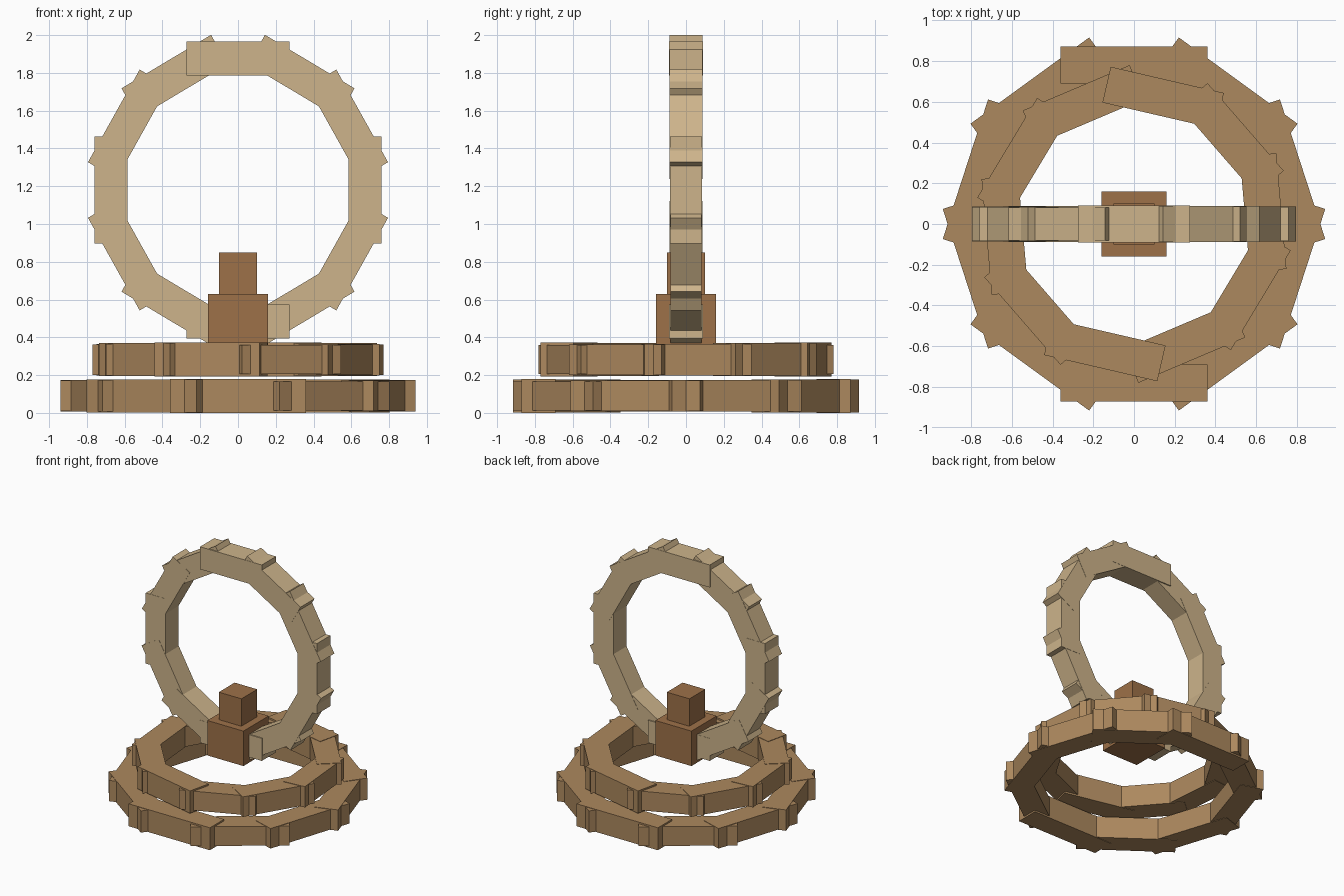
import bpy, bmesh
from math import cos, sin, radians
from mathutils import Matrix, Vector

if "Cube" in bpy.data.objects:
    bpy.data.objects.remove(bpy.data.objects["Cube"])


def material(name, srgb):
    m = bpy.data.materials.new(name)
    m.diffuse_color = [c ** 2.2 for c in srgb] + [1]
    m.use_nodes = True
    m.node_tree.nodes["Principled BSDF"].inputs["Base Color"].default_value = m.diffuse_color
    return m


pale = material("pale_wood", (0.80, 0.70, 0.54))
mid = material("mid_wood", (0.67, 0.53, 0.37))
dark = material("dark_wood", (0.61, 0.44, 0.29))


def finish(name, bm, mat):
    me = bpy.data.meshes.new(name)
    bm.to_mesh(me)
    bm.free()
    me.materials.append(mat)
    bpy.context.collection.objects.link(bpy.data.objects.new(name, me))


def block(name, half, z0, z1, mat):
    bm = bmesh.new()
    bmesh.ops.create_cube(bm, size=1, matrix=Matrix.Translation((0, 0, (z0 + z1) / 2))
                          @ Matrix.Diagonal((2 * half, 2 * half, z1 - z0, 1)))
    finish(name, bm, mat)


def ring(name, count, radius, length, high, low, start, mat, place):
    """Overlapping planks round a circle; thickness rises over each half turn."""
    bm = bmesh.new()
    half = count // 2
    for i in range(count):
        t = (i % half) / (half - 1)
        thick = low + (high - low) * t
        ang = radians(start + 360 / count * (i + 1))
        m = (place @ Matrix.Rotation(ang, 4, 'Z') @ Matrix.Translation((radius, 0, 0))
             @ Matrix.Diagonal((0.18, length, thick, 1)))
        bmesh.ops.create_cube(bm, size=1, matrix=m)
    finish(name, bm, mat)


# Two flat rings forming the base
ring("lower_ring", 10, 0.78, 0.72, 0.18, 0.154, 90, mid,
     Matrix.Translation((0, 0, 0.09)))
ring("upper_ring", 10, 0.636, 0.57, 0.18, 0.154, 77, mid,
     Matrix.Translation((0, 0, 0.282)))

# Upright ring, slightly narrower than tall
ring("upright_ring", 12, 0.695, 0.566, 0.18, 0.162, 90, pale,
     Matrix.Translation((0, 0, 1.18)) @ Matrix.Diagonal((0.967, 1, 1, 1))
     @ Matrix.Rotation(radians(90), 4, 'X'))

# Hub blocks holding the upright ring
block("hub_block", 0.16, 0.35, 0.63, dark)
block("hub_cap", 0.10, 0.63, 0.85, dark)
